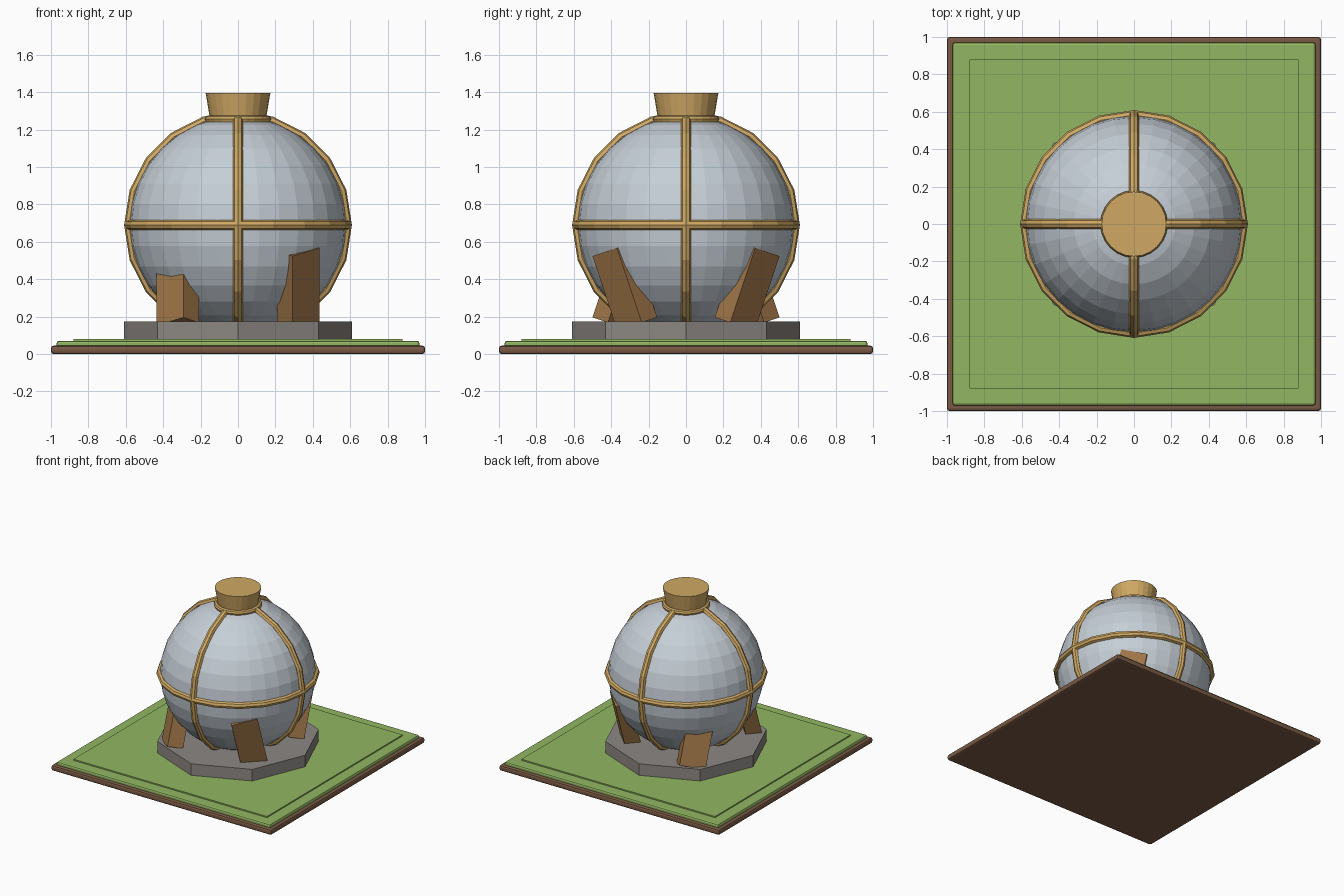
import bpy
from math import pi, radians, sin, cos
from mathutils import Matrix, Vector

cube = bpy.data.objects.get("Cube")
if cube:
    bpy.data.objects.remove(cube, do_unlink=True)


def material(name, r, g, b):
    """Flat colour given as 0-255 sRGB, stored as linear."""
    linear = [((c / 255 + 0.055) / 1.055) ** 2.4 for c in (r, g, b)] + [1]
    mat = bpy.data.materials.new(name)
    mat.use_nodes = True
    mat.diffuse_color = linear
    mat.node_tree.nodes["Principled BSDF"].inputs["Base Color"].default_value = linear
    return mat


soil = material("soil brown", 122, 90, 68)
grass = material("grass green", 146, 183, 98)
stone = material("stone grey", 140, 135, 131)
steel = material("pale steel", 198, 207, 215)
brass = material("brass", 208, 169, 100)
wood = material("wood brown", 160, 118, 72)


def finish(name, mat):
    obj = bpy.context.object
    obj.name = name
    obj.data.materials.append(mat)
    return obj


def slab(name, mat, half, bottom, top, bevel=0):
    bpy.ops.mesh.primitive_cube_add(size=1, location=(0, 0, (bottom + top) / 2))
    obj = finish(name, mat)
    obj.data.transform(Matrix.Diagonal((2 * half, 2 * half, top - bottom, 1)))
    if bevel:
        mod = obj.modifiers.new("soft edge", "BEVEL")
        mod.width, mod.segments = bevel, 2


def ring(name, major, minor, z, rotation=(0, 0, 0), segments=20):
    bpy.ops.mesh.primitive_torus_add(
        major_radius=major, minor_radius=minor, major_segments=segments,
        minor_segments=8, location=(0, 0, z), rotation=rotation)
    finish(name, brass)


# Ground layers
slab("soil_slab", soil, 1.0, 0, 0.045, 0.014)
slab("grass_slab", grass, 0.97, 0.03, 0.07, 0.012)
slab("lawn_panel", grass, 0.88, 0.06, 0.08)

# Octagonal footing with corners on the axes
bpy.ops.mesh.primitive_cylinder_add(vertices=8, radius=0.61, depth=0.1, location=(0, 0, 0.125))
finish("footing", stone)

# Spherical tank and its bands
MID = 0.69
bpy.ops.mesh.primitive_uv_sphere_add(segments=32, ring_count=16, radius=0.58, location=(0, 0, MID))
finish("tank", steel)
ring("equator_band", 0.583, 0.026, MID)
ring("front_band", 0.583, 0.026, MID, (pi / 2, 0, 0))
ring("side_band", 0.583, 0.026, MID, (pi / 2, 0, pi / 2))

# Flared cap on a collar
ring("cap_collar", 0.16, 0.02, 1.256, segments=24)
bpy.ops.mesh.primitive_cone_add(vertices=24, radius1=0.145, radius2=0.173, depth=0.165,
                                location=(0, 0, 1.3125))
finish("cap", brass)

# Braces: tangent to the tank, each leaning along y
lean = radians(18.4)
for sx in (-1, 1):
    for sy in (-1, 1):
        up = Vector((0, sx * sy * sin(lean), cos(lean)))
        across = Vector((-sy, sx, 0))
        across = (across - up * across.dot(up)).normalized()
        out = across.cross(up)
        frame = Matrix((out * 0.12, across * 0.2, up * 0.42)).transposed().to_4x4()
        bpy.ops.mesh.primitive_cube_add(size=1, location=(sx * 0.322, sy * 0.327, 0.36))
        side = ("front" if sy < 0 else "back") + ("_left" if sx > 0 else "_right")
        finish(side + "_brace", wood).data.transform(frame)
